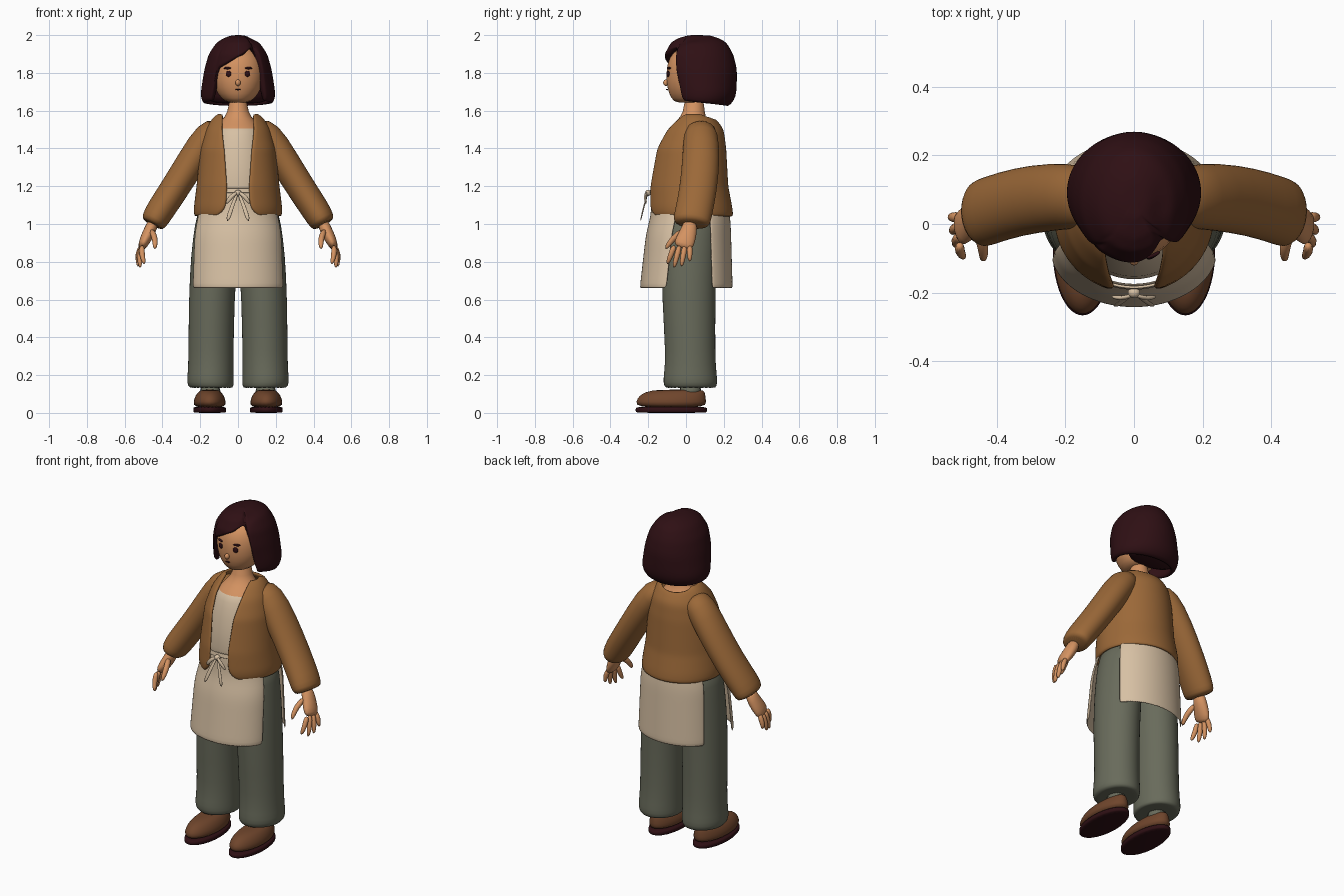
import bpy, bmesh
from math import sin, cos, pi, asin
from mathutils import Vector

cube = bpy.data.objects.get("Cube")
if cube:
    bpy.data.objects.remove(cube)


def material(name, rgb):
    m = bpy.data.materials.new(name)
    m.use_nodes = True
    m.diffuse_color = (*rgb, 1)
    m.node_tree.nodes["Principled BSDF"].inputs["Base Color"].default_value = (*rgb, 1)
    return m


HAIR = material("dark_maroon", (0.028, 0.005, 0.007))
SKIN = material("warm_skin", (0.66, 0.29, 0.12))
JACKET = material("ochre_brown", (0.33, 0.14, 0.04))
LINEN = material("cream_linen", (0.68, 0.53, 0.37))
PANTS = material("grey_green", (0.14, 0.147, 0.105))
LEATHER = material("brown_leather", (0.16, 0.06, 0.025))


def finish(name, bm, mats, level=1, thickness=0):
    mesh = bpy.data.meshes.new(name)
    bm.to_mesh(mesh)
    bm.free()
    for m in mats:
        mesh.materials.append(m)
    mesh.shade_smooth()
    ob = bpy.data.objects.new(name, mesh)
    bpy.context.collection.objects.link(ob)
    if thickness:
        mod = ob.modifiers.new("thickness", "SOLIDIFY")
        mod.thickness = thickness
        mod.offset = -1
    if level:
        mod = ob.modifiers.new("smooth", "SUBSURF")
        mod.levels = mod.render_levels = level
    return ob


def loft(name, rings, mat, n=24, upright=False, extra=None):
    """Closed tube through rings of (x, y, z, half width, half depth)."""
    bm = bmesh.new()
    pts = [Vector(r[:3]) for r in rings]
    rows = []
    for i, r in enumerate(rings):
        d = pts[min(i + 1, len(pts) - 1)] - pts[max(i - 1, 0)]
        side = Vector((1, 0, 0)) if upright else d.cross(Vector((0, 1, 0))).normalized()
        fore = Vector((0, 1, 0)) if upright else side.cross(d).normalized()
        rows.append([bm.verts.new(pts[i] + side * r[3] * sin(2 * pi * k / n)
                                  + fore * r[4] * cos(2 * pi * k / n)) for k in range(n)])
    for a, b in zip(rows, rows[1:]):
        for k in range(n):
            bm.faces.new((a[k - 1], a[k], b[k], b[k - 1]))
    bm.faces.new(rows[0])
    bm.faces.new(rows[-1])
    bmesh.ops.recalc_face_normals(bm, faces=bm.faces)
    if extra:
        limit = extra[1]
        for f in bm.faces:
            f.material_index = int(f.calc_center_median().z > limit)
    return finish(name, bm, [mat] + ([extra[0]] if extra else []))


def body(name, table, mat, x=0, **kw):
    """Upright loft from (z, half width, front y, back y) rows."""
    rings = [(x, (f + b) / 2, z, w, (b - f) / 2) for z, w, f, b in table]
    return loft(name, rings, mat, upright=True, **kw)


def sample(table, z):
    """Linear lookup in rows sorted from high to low z."""
    z = max(min(z, table[0][0]), table[-1][0])
    for a, b in zip(table, table[1:]):
        if z >= b[0]:
            t = (a[0] - z) / (a[0] - b[0])
            return [p + (q - p) * t for p, q in zip(a[1:], b[1:])]


def around(table, a, z):
    w, f, b = sample(table, z)
    return (w * sin(a), (f + b) / 2 - (b - f) / 2 * cos(a), z)


def shell(name, pos, nu, nv, mat, thickness, closed=False):
    """Cloth sheet: pos(u, v) with u running round the body and v downward."""
    bm = bmesh.new()
    cols = [[bm.verts.new(pos(i / nu, j / nv)) for j in range(nv + 1)]
            for i in range(nu if closed else nu + 1)]
    for i in range(nu):
        a, b = cols[i], cols[(i + 1) % len(cols)]
        for j in range(nv):
            bm.faces.new((a[j], a[j + 1], b[j + 1], b[j]))
    if closed:
        bm.faces.new([c[0] for c in cols])
    return finish(name, bm, [mat], 1, thickness)


def ball(name, loc, size, mat, turn=0):
    bm = bmesh.new()
    bmesh.ops.create_uvsphere(bm, u_segments=16, v_segments=10, radius=1)
    ob = finish(name, bm, [mat], 0)
    ob.location, ob.scale, ob.rotation_euler = loc, size, (0, 0, turn)


# Head, neck and bib
body("head", [(1.64, .05, -.05, .1), (1.66, .088, -.078, .13), (1.72, .128, -.102, .15),
              (1.8, .14, -.107, .17), (1.88, .13, -.095, .17), (1.94, .08, -.04, .13)], SKIN)
body("torso_with_bib", [(1, .2, -.15, .19), (1.2, .19, -.172, .19), (1.4, .165, -.14, .18),
                        (1.48, .14, -.11, .16), (1.5, .13, -.1, .15), (1.55, .085, -.045, .11),
                        (1.59, .052, -.012, .098), (1.68, .048, -.01, .095)],
     LINEN, extra=(SKIN, 1.499))

# Face details
ball("nose", (0, -.106, 1.748), (.014, .015, .017), SKIN)
ball("mouth", (0, -.1, 1.712), (.014, .006, .004), HAIR)
for s, side in ((1, "left"), (-1, "right")):
    ball(side + "_eye", (.05 * s, -.095, 1.795), (.015, .007, .016), HAIR, .35 * s)
    ball(side + "_brow", (.056 * s, -.09, 1.825), (.022, .007, .006), HAIR, .4 * s)

# Bobbed hair with a swept fringe
HAIR_FORM = [(2, .03, .02, .12), (1.985, .075, -.04, .175), (1.96, .115, -.08, .215),
             (1.9, .155, -.113, .25), (1.82, .178, -.115, .27), (1.7, .197, -.085, .268),
             (1.65, .197, -.07, .255), (1.615, .17, -.05, .22)]


def hair_pos(u, v):
    a = (u * 2 - 1) * pi
    hem = 1.635 + .02 * cos(a)
    if abs(a) < .72:
        hem = 1.885 + .5 * .19 * sin(a)
    z = 2 - (2 - hem) * v ** 1.5
    x, y, z = around(HAIR_FORM, a, z)
    # shallow parting groove above the left temple
    groove = max(0, 1 - abs(x - .08) / .025) * max(0, 1 - abs(y) / .15)
    return (x, y + .012 * groove, z - .014 * groove)


shell("hair", hair_pos, 72, 14, HAIR, .03, closed=True)
body("hair_back", [(1.635, .13, .09, .21), (1.66, .165, .05, .235), (1.8, .16, .04, .25),
                   (1.93, .11, .04, .2)], HAIR)

# Open jacket
JACKET_FORM = [(1.59, .1, -.03, .115), (1.57, .13, -.055, .15), (1.5, .172, -.125, .2),
               (1.4, .2, -.17, .213), (1.2, .22, -.2, .224), (1.08, .235, -.203, .247),
               (1.04, .232, -.195, .25)]
OPENING = [(1.59, .085), (1.5, .088), (1.4, .075), (1.2, .06), (1.1, .065), (1.06, .085), (1.04, .115)]


def jacket_pos(u, v):
    top = 1.588 - .03 * max(0, -cos(2 * pi * u))
    z = top + (1.04 - top) * v
    gap = asin(min(.95, sample(OPENING, z)[0] / sample(JACKET_FORM, z)[0]))
    return around(JACKET_FORM, gap + (2 * pi - 2 * gap) * u, z)


shell("jacket", jacket_pos, 48, 20, JACKET, .018)

# Apron front and back panels
FRONT = [(1.18, .19, -.182, .14), (1.05, .215, -.185, .14), (.95, .235, -.212, .12), (.66, .245, -.245, .095)]
BACK = [(1.1, .21, -.1, .225), (1, .23, -.1, .237), (.66, .24, -.09, .247)]


def panel(name, table, middle, half):
    top, low = table[0][0], table[-1][0]
    shell(name, lambda u, v: around(table, middle + half * (2 * u - 1), top + (low - top) * v),
          24, 10, LINEN, .008)


panel("apron_front", FRONT, 0, 1.4)
panel("apron_back", BACK, pi, 1.2)
panel("apron_waistband", [(1.19, .195, -.188, .14), (1.165, .198, -.192, .14)], 0, .9)
ball("apron_knot", (0, -.2, 1.165), (.018, .016, .016), LINEN)

# Hips
body("hips", [(.78, .16, -.1, .14), (.9, .21, -.12, .16), (1.05, .213, -.13, .18),
              (1.15, .19, -.13, .17)], PANTS)

# Paired parts
for s, side in ((1, "left"), (-1, "right")):
    def limb(name, pts, mat, n=24):
        loft(side + name, [(x * s, y, z, a, b) for x, y, z, a, b in pts], mat, n)

    # Apron ties
    limb("_tie_tail", [(0, -.2, 1.17, .008, .004), (.03, -.222, 1.1, .011, .004),
                       (.058, -.242, 1.01, .014, .004)], LINEN, 8)
    limb("_tie_loop", [(0, -.205, 1.17, .008, .006), (.035, -.22, 1.15, .014, .008),
                       (.065, -.21, 1.105, .01, .006)], LINEN, 8)

    # Sleeve
    limb("_sleeve", [(.09, .07, 1.51, .06, .07), (.15, .08, 1.48, .083, .093), (.24, .08, 1.34, .08, .1),
                     (.34, .065, 1.18, .077, .1), (.42, .04, 1.06, .076, .1),
                     (.445, .03, 1.015, .07, .1), (.456, .028, .995, .058, .085)], JACKET)

    # Hand and fingers
    limb("_palm", [(.445, .025, 1.02, .03, .036), (.468, .015, .96, .034, .045),
                   (.495, -.005, .91, .03, .055), (.512, -.02, .87, .02, .05)], SKIN, 16)
    for finger, base, tip in (("index", -.06, (.495, -.1, .785)), ("middle", -.033, (.518, -.065, .765)),
                              ("ring", -.005, (.53, -.025, .772)), ("little", .02, (.535, .02, .8))):
        b, t = Vector((.508, base, .89)), Vector(tip)
        m = (b + t) / 2 + Vector((.008, 0, 0))
        limb("_" + finger + "_finger", [(*b, .015, .016), (*m, .016, .016), (*t, .01, .01)], SKIN, 10)
    limb("_thumb", [(.46, -.01, .97, .016, .018), (.437, -.07, .925, .018, .018),
                    (.44, -.11, .865, .011, .011)], SKIN, 10)

    # Trouser leg with a gathered cuff
    legs = [(.135, .14, .09, -.085, .135), (.13, .142, .118, -.112, .16), (.16, .147, .125, -.122, .168),
            (.21, .145, .122, -.118, .163), (.3, .143, .12, -.108, .155), (.6, .14, .122, -.128, .157),
            (.85, .125, .125, -.13, .162), (1, .11, .118, -.13, .17), (1.1, .1, .11, -.12, .165)]
    loft(side + "_trouser_leg", [(x * s, (f + b) / 2, z, w, (b - f) / 2) for z, x, w, f, b in legs],
         PANTS, upright=True)
    body(side + "_ankle", [(.07, .055, -.04, .08), (.16, .06, -.04, .09)], PANTS, x=.147 * s)

    # Shoe and sole
    body(side + "_shoe", [(.025, .085, -.262, .108), (.06, .087, -.268, .108), (.09, .077, -.25, .105),
                          (.112, .06, -.215, .1), (.124, .04, -.15, .09)], LEATHER, x=.15 * s)
    body(side + "_sole", [(0, .084, -.262, .108), (.004, .088, -.269, .113), (.028, .088, -.269, .113),
                          (.032, .084, -.262, .108)], HAIR, x=.15 * s)
